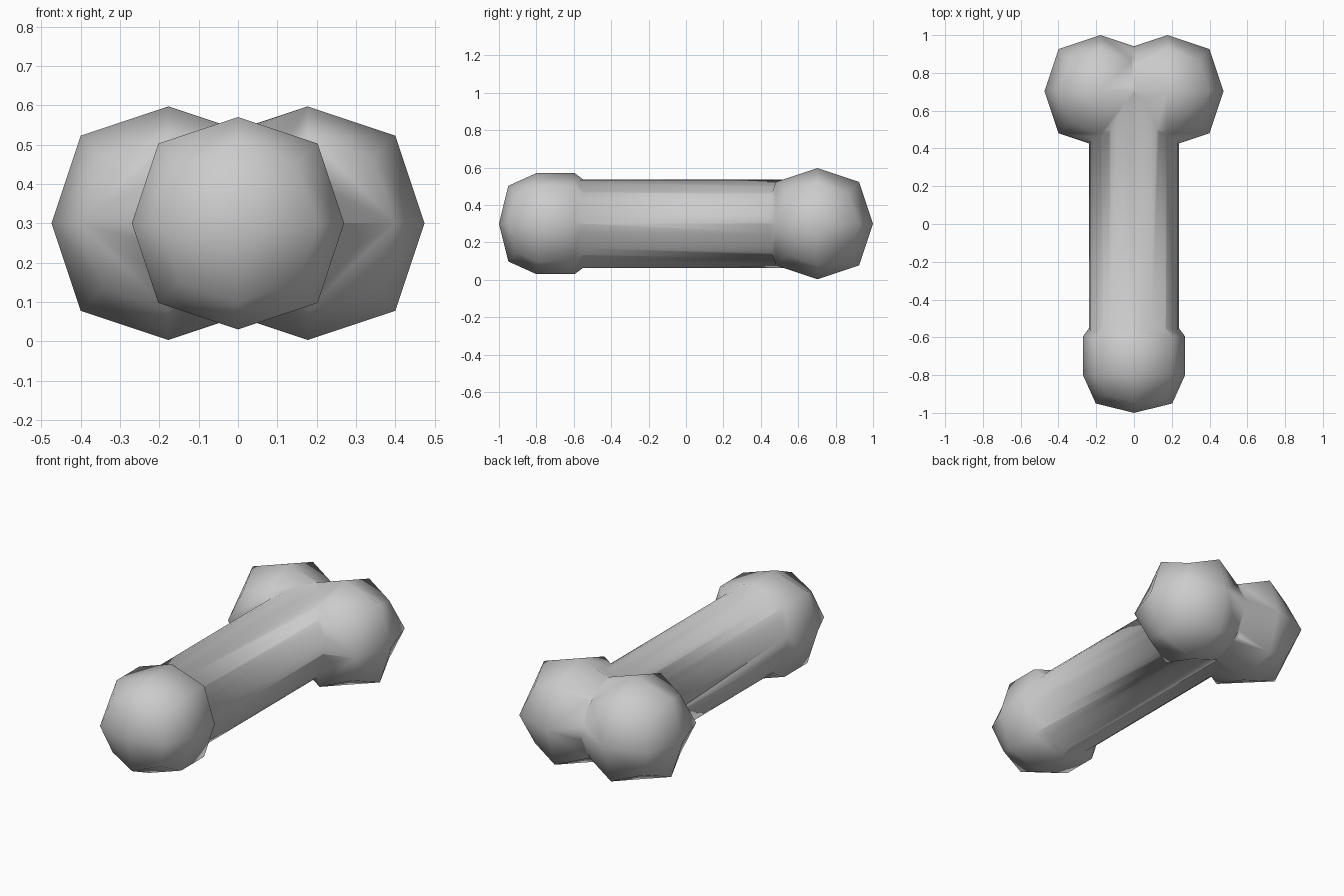
import bpy, bmesh
from mathutils import Vector

if "Cube" in bpy.data.objects:
    bpy.data.objects.remove(bpy.data.objects["Cube"])

Z = 0.30  # height of the long axis


def rounded_block(name, center, half, stretch=0.0, back=None):
    """Cube smoothed once into a faceted ball; the rear half may be pulled back."""
    bpy.ops.mesh.primitive_cube_add(size=2)
    ob = bpy.context.object
    ob.name = name
    sub = ob.modifiers.new("round", 'SUBSURF')
    sub.levels = sub.render_levels = 1
    sub.use_limit_surface = False
    bpy.ops.object.modifier_apply(modifier=sub.name)
    m = max(abs(v.co.x) for v in ob.data.vertices)
    for v in ob.data.vertices:
        p = v.co / m
        y = p.y * (back if back and p.y > 0.01 else half[1])
        v.co = Vector((p.x * half[0], y, p.z * half[2])) + Vector(center)
    if stretch:
        # split the middle ring and push the rear half away
        bm = bmesh.new()
        bm.from_mesh(ob.data)
        ring = [e for e in bm.edges
                if all(abs(v.co.y - center[1]) < 1e-4 for v in e.verts)]
        front = [f for f in bm.faces if f.calc_center_median().y < center[1]]
        bmesh.ops.split(bm, geom=front)
        bm.verts.ensure_lookup_table()
        rear = {v for f in bm.faces
                if f.calc_center_median().y > center[1] for v in f.verts}
        for v in rear:
            v.co.y += stretch
        rims = [e for e in bm.edges if e.is_boundary]
        bmesh.ops.bridge_loops(bm, edges=rims)
        bmesh.ops.recalc_face_normals(bm, faces=bm.faces)
        bm.to_mesh(ob.data)
        bm.free()
    return ob


# Long round shaft
bpy.ops.mesh.primitive_cylinder_add(vertices=32, radius=0.237, depth=1.40,
                                    location=(0, 0, Z), rotation=(1.5707963, 0, 0))
shaft = bpy.context.object
shaft.name = "shaft"
bpy.ops.object.transform_apply(location=True, rotation=True, scale=True)

# Two knobs at the rear and the rounded front cap
parts = [rounded_block("knob", (s * 0.177, 0.703, Z), (0.297,) * 3) for s in (-1, 1)]
parts.append(rounded_block("front_cap", (0, -0.80, Z), (0.27, 0.20, 0.27),
                           stretch=0.205, back=0.12))

# Fuse everything into one skin
bpy.ops.object.select_all(action='DESELECT')
bpy.context.view_layer.objects.active = shaft
shaft.select_set(True)
for p in parts:
    mod = shaft.modifiers.new("join", 'BOOLEAN')
    mod.operation = 'UNION'
    mod.solver = 'EXACT'
    mod.object = p
    bpy.ops.object.modifier_apply(modifier=mod.name)
    bpy.data.objects.remove(p, do_unlink=True)

shaft.name = "knobbed_shaft"
bpy.ops.object.shade_smooth()
